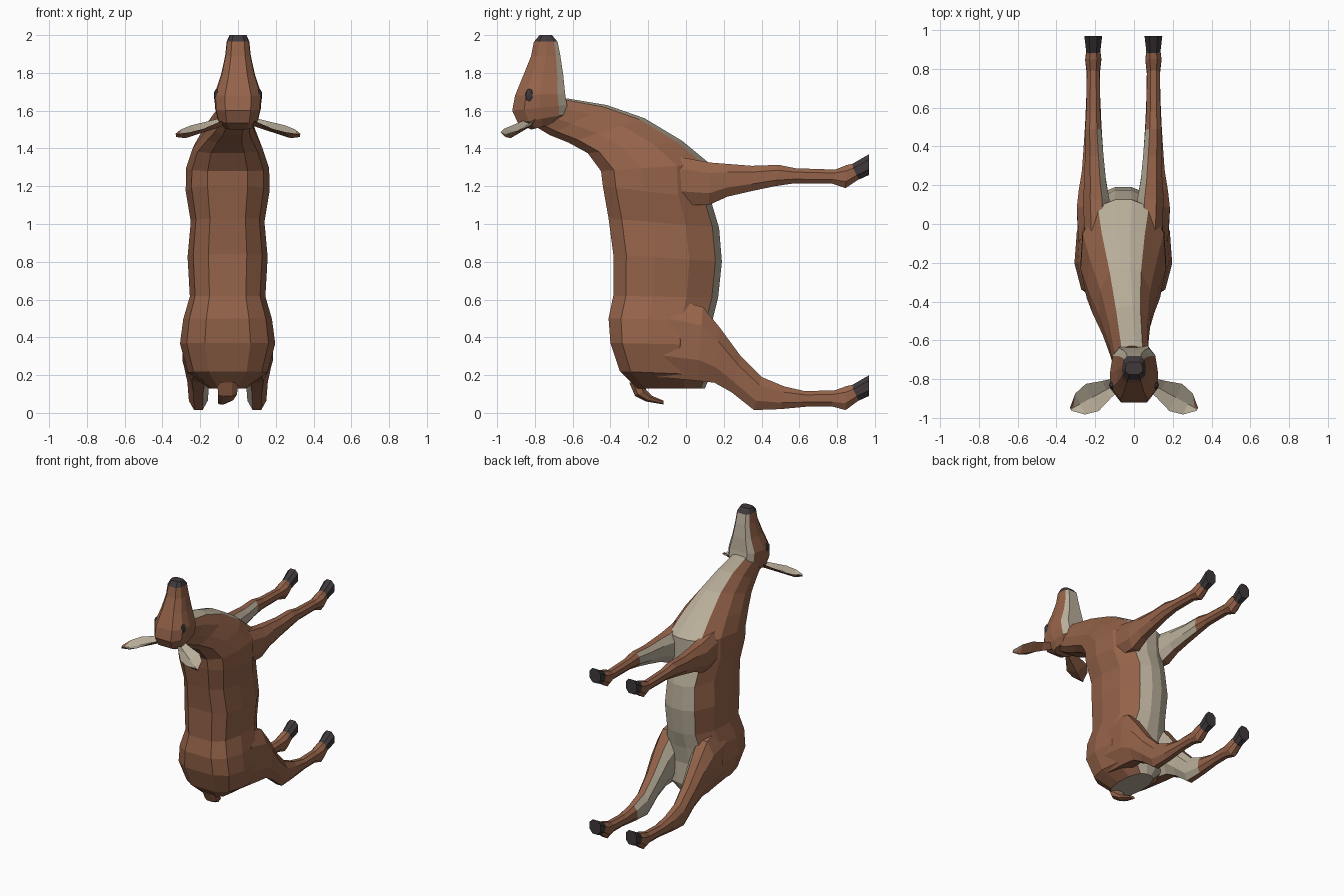
import bpy, bmesh, math
from mathutils import Vector


def material(name, rgb):
    m = bpy.data.materials.new(name)
    m.diffuse_color = (*rgb, 1)
    return m


MATS = [material("brown coat", (0.30, 0.125, 0.068)),
        material("cream underside", (0.48, 0.42, 0.32)),
        material("dark hoof and nose", (0.05, 0.04, 0.044))]
BROWN, CREAM, DARK = range(3)
MID = -0.055  # centre line of trunk and legs

# Half cross-sections: (sideways, from first edge to second edge)
TRUNK = [(0.48, 0), (0.86, 0.12), (1, 0.38), (0.95, 0.7), (0.6, 0.94), (0.2, 1)]
SKULL = [(0.55, 0), (0.95, 0.22), (1, 0.5), (0.88, 0.85), (0.6, 1)]
LIMB = [(0.45, 0), (1, 0.25), (1, 0.72), (0.45, 1)]


def finish(name, bm):
    bmesh.ops.recalc_face_normals(bm, faces=bm.faces)
    me = bpy.data.meshes.new(name)
    bm.to_mesh(me)
    bm.free()
    for m in MATS:
        me.materials.append(m)
    ob = bpy.data.objects.new(name, me)
    bpy.context.collection.objects.link(ob)
    return ob


def loft(name, rings, half, paint=None):
    """Rings are (y1, z1, y2, z2, centre x, half width); paint(face, segment, side)."""
    prof = half + [(-u, v) for u, v in reversed(half)]
    n = len(prof)
    bm = bmesh.new()
    loops = []
    for y1, z1, y2, z2, cx, hw in rings:
        loops.append([bm.verts.new((cx + u * hw, y1 + (y2 - y1) * v, z1 + (z2 - z1) * v))
                      for u, v in prof])
    tags = []
    for s in range(len(loops) - 1):
        a, b = loops[s], loops[s + 1]
        for i in range(n):
            j = (i + 1) % n
            tags.append((bm.faces.new((a[i], a[j], b[j], b[i])), s, min(i, 2 * len(half) - 2 - i)))
    tags.append((bm.faces.new(loops[0]), -1, -1))
    tags.append((bm.faces.new(loops[-1]), len(loops) - 1, -1))
    bmesh.ops.recalc_face_normals(bm, faces=bm.faces)
    bm.normal_update()
    if paint:
        for f, s, i in tags:
            f.material_index = paint(f, s, i)
    return finish(name, bm)


# Trunk and neck: back edge, belly edge
loft("trunk_and_neck", [
    (-0.26, 0.13, 0.10, 0.13, MID, 0.10),
    (-0.35, 0.22, 0.13, 0.20, MID, 0.21),
    (-0.40, 0.37, 0.12, 0.36, MID, 0.252),
    (-0.41, 0.50, 0.14, 0.49, MID, 0.235),
    (-0.385, 0.62, 0.17, 0.61, MID, 0.20),
    (-0.385, 0.84, 0.19, 0.80, MID, 0.212),
    (-0.41, 1.03, 0.175, 0.98, MID, 0.195),
    (-0.44, 1.20, 0.13, 1.13, MID, 0.222),
    (-0.45, 1.28, 0.125, 1.32, MID, 0.22),
    (-0.52, 1.375, -0.02, 1.44, MID, 0.185),
    (-0.62, 1.43, -0.22, 1.56, -0.045, 0.135),
    (-0.72, 1.47, -0.42, 1.63, -0.03, 0.105),
    (-0.82, 1.53, -0.63, 1.665, -0.01, 0.09)], TRUNK,
    lambda f, s, i: CREAM if i >= 4 or s == -1 else BROWN)

# Head: forehead edge, jaw edge
loft("head", [
    (-0.82, 1.50, -0.70, 1.53, 0, 0.075),
    (-0.89, 1.535, -0.635, 1.58, 0, 0.108),
    (-0.92, 1.60, -0.63, 1.63, 0, 0.122),
    (-0.905, 1.68, -0.64, 1.69, 0, 0.125),
    (-0.86, 1.79, -0.65, 1.79, 0, 0.09),
    (-0.82, 1.89, -0.665, 1.89, 0, 0.068),
    (-0.805, 1.965, -0.68, 1.965, 0, 0.06),
    (-0.775, 2.0, -0.71, 2.0, 0, 0.045)], SKULL,
    lambda f, s, i: DARK if s >= 6 else CREAM if i >= 3 and s >= 1 else BROWN)

# Tail
loft("tail", [
    (-0.30, 0.16, -0.22, 0.16, MID, 0.055),
    (-0.27, 0.09, -0.21, 0.12, MID, 0.05),
    (-0.21, 0.06, -0.18, 0.09, MID - 0.01, 0.04),
    (-0.12, 0.045, -0.12, 0.065, MID - 0.03, 0.022)], LIMB,
    lambda f, s, i: CREAM if i == 3 else BROWN)

# Leg paths: upper edge, lower edge, distance from centre line, half width
FRONT = [
    (-0.06, 1.36, -0.02, 1.10, 0.135, 0.065),
    (0.13, 1.325, 0.12, 1.10, 0.14, 0.068),
    (0.22, 1.318, 0.22, 1.145, 0.145, 0.056),
    (0.35, 1.308, 0.35, 1.175, 0.15, 0.048),
    (0.49, 1.313, 0.47, 1.20, 0.155, 0.042),
    (0.58, 1.295, 0.57, 1.215, 0.155, 0.036),
    (0.79, 1.288, 0.77, 1.215, 0.155, 0.033),
    (0.85, 1.312, 0.845, 1.19, 0.155, 0.042),
    (0.89, 1.32, 0.92, 1.24, 0.155, 0.034)]
HIND = [
    (-0.06, 0.60, -0.16, 0.19, 0.14, 0.09),
    (0.09, 0.56, 0.06, 0.17, 0.15, 0.09),
    (0.18, 0.45, 0.15, 0.16, 0.155, 0.075),
    (0.29, 0.30, 0.24, 0.11, 0.155, 0.058),
    (0.40, 0.19, 0.36, 0.015, 0.155, 0.05),
    (0.52, 0.14, 0.50, 0.02, 0.155, 0.042),
    (0.63, 0.115, 0.66, 0.035, 0.155, 0.036),
    (0.79, 0.12, 0.77, 0.035, 0.155, 0.034),
    (0.85, 0.142, 0.845, 0.015, 0.155, 0.042),
    (0.89, 0.15, 0.92, 0.07, 0.155, 0.034)]
HOOF = [(0.875, 1.315, 0.915, 1.235, 0.155, 0.036), (0.97, 1.37, 0.97, 1.26, 0.155, 0.046)]


def place(rings, s, dz=0):
    return [(y1, z1 + dz, y2, z2 + dz, MID + s * c, w) for y1, z1, y2, z2, c, w in rings]


for s, side in ((1, "right"), (-1, "left")):
    def inner(limit):
        return lambda f, seg, i: (CREAM if f.normal.x * s < -0.5
                                  and f.calc_center_median().y < limit else BROWN)
    loft(f"front_leg_{side}", place(FRONT, s), LIMB, inner(0.42))
    loft(f"hind_leg_{side}", place(HIND, s), LIMB, inner(0.5))
    for part, dz in (("front", 0), ("hind", -1.17)):
        loft(f"{part}_hoof_{side}", place(HOOF, s, dz), LIMB, lambda f, seg, i: DARK)

    # Ear: cupped leaf, cream inside and brown outside
    root = Vector((s * 0.08, -0.82, 1.545))
    tip = Vector((s * 0.327, -0.955, 1.465))
    across = Vector((s * 0.42, 0.9, 0.12)).normalized()
    bm = bmesh.new()
    rows = []
    for t, w in ((0, 0.03), (0.25, 0.05), (0.55, 0.078), (0.8, 0.06), (1, 0.008)):
        c = root.lerp(tip, t)
        up = Vector((0, 0, 0.012))
        pts = [c + across * w + up, c - up * (0.8 if t < 1 else 0), c - across * w + up,
               c - up * (2.2 if t < 1 else 0.4)]
        rows.append([bm.verts.new(p) for p in pts])
    for a, b in zip(rows, rows[1:]):
        for i in range(4):
            j = (i + 1) % 4
            f = bm.faces.new((a[i], a[j], b[j], b[i]))
            f.material_index = CREAM if i < 2 else BROWN
    bm.faces.new(rows[0])
    bm.faces.new(rows[-1])
    finish(f"ear_{side}", bm)

    # Eye
    bm = bmesh.new()
    bmesh.ops.create_uvsphere(bm, u_segments=8, v_segments=6, radius=1)
    for v in bm.verts:
        v.co = Vector((s * 0.112 + v.co.x * 0.016, -0.83 + v.co.y * 0.024, 1.68 + v.co.z * 0.036))
    for f in bm.faces:
        f.material_index = DARK
    finish(f"eye_{side}", bm)
